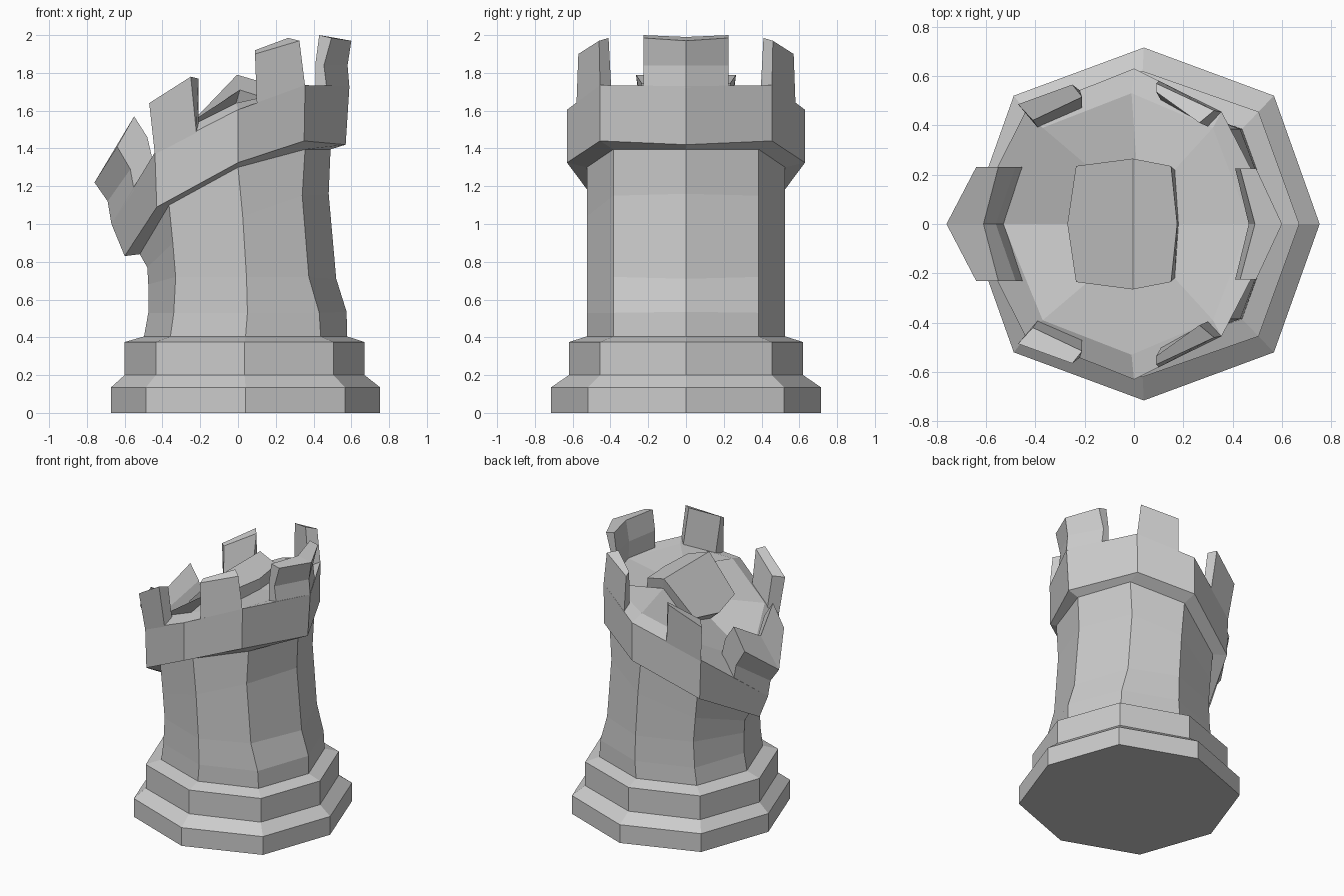
import bpy

if "Cube" in bpy.data.objects:
    bpy.data.objects.remove(bpy.data.objects["Cube"])


def loft(name, rings, cap_start=True, cap_end=True):
    """Skin a sequence of closed rings with equal point counts."""
    n = len(rings[0])
    verts = [p for r in rings for p in r]
    faces = []
    for k in range(len(rings) - 1):
        for i in range(n):
            j = (i + 1) % n
            faces.append((k*n + i, k*n + j, (k+1)*n + j, (k+1)*n + i))
    if cap_start:
        faces.append(tuple(reversed(range(n))))
    if cap_end:
        faces.append(tuple(range((len(rings) - 1)*n, len(rings)*n)))
    # outward orientation from the signed side of a closed solid
    me = bpy.data.meshes.new(name)
    me.from_pydata(verts, [], faces)
    me.update()
    ob = bpy.data.objects.new(name, me)
    bpy.context.collection.objects.link(ob)
    import bmesh
    bm = bmesh.new()
    bm.from_mesh(me)
    bmesh.ops.recalc_face_normals(bm, faces=bm.faces)
    bm.to_mesh(me)
    bm.free()
    return ob


def octo(pts, y_diag, y_mid):
    """Octagon, symmetric in y, from (x, z) at right, right diagonal, middle, left diagonal, left."""
    ys = (0, y_diag, y_mid, y_diag, 0)
    half = [(x, y, z) for (x, z), y in zip(pts, ys)]
    return half + [(x, -y, z) for x, y, z in half[3:0:-1]]


def flat(r, z, y_diag, y_mid, cx=0.04):
    d = r * 0.74
    return octo([(cx + r, z), (cx + d, z), (cx, z), (cx - d, z), (cx - r, z)], y_diag, y_mid)


# stepped plinth
foot = flat(0.5375, 0.405, 0.385, 0.525)
loft("stepped_base", [
    flat(0.7125, 0, 0.52, 0.715), flat(0.7125, 0.135, 0.52, 0.715),
    flat(0.635, 0.2, 0.455, 0.62, 0.035), flat(0.635, 0.375, 0.455, 0.62, 0.035), foot],
    cap_end=False)

# bent shaft
shaft_rows = [
    [(0.575, 0.535), (0.43, 0.53), (0.05, 0.53), (-0.34, 0.53), (-0.475, 0.53)],
    [(0.52, 0.71), (0.375, 0.72), (0.045, 0.72), (-0.33, 0.72), (-0.475, 0.68)],
    [(0.48, 1.16), (0.34, 1.15), (0.025, 1.04), (-0.345, 0.9), (-0.48, 0.77)],
    [(0.49, 1.395), (0.355, 1.395), (0, 1.3), (-0.365, 1.1), (-0.52, 0.84)],
]
shaft = [octo(r, 0.385, 0.525) for r in shaft_rows]
loft("tower_shaft", [foot] + shaft, False, False)

# flared collar with the sloping roof floor inside its rim
hatch_low = octo([(0.18, 1.66), (0.165, 1.66), (0.01, 1.71), (-0.17, 1.5), (-0.2, 1.45)], 0.22, 0.25)
loft("collar", [
    shaft[-1],
    octo([(0.57, 1.42), (0.35, 1.44), (0, 1.325), (-0.43, 1.09), (-0.6, 0.83)], 0.455, 0.63),
    octo([(0.59, 1.73), (0.355, 1.735), (0, 1.605), (-0.44, 1.38), (-0.67, 1.0)], 0.455, 0.63),
    octo([(0.47, 1.715), (0.32, 1.715), (-0.01, 1.64), (-0.37, 1.46), (-0.53, 1.23)], 0.39, 0.53),
    hatch_low], False, False)

# raised roof hatch, creased across the middle
hatch = octo([(0.175, 1.735), (0.15, 1.745), (-0.005, 1.79), (-0.235, 1.55), (-0.27, 1.51)], 0.235, 0.265)
loft("roof_hatch", [hatch_low, hatch], False, False)
me = bpy.data.objects["roof_hatch"].data
old = [tuple(v.co) for v in me.vertices]
quads = [tuple(p.vertices) for p in me.polygons]
me.clear_geometry()
me.from_pydata(old, [], quads + [(8, 9, 10, 14, 15), (10, 11, 12, 13, 14)])
me.update()


# end battlements: two facets meeting at the tower corner
def end_battlement(name, side, centre, width):
    rings = []
    for y, pts in ((-width, side), (0, centre), (width, side)):
        rings.append([(x, y, z) for x, z in pts])
    loft(name, rings)


end_battlement("right_battlement",
               [(0.47, 1.72), (0.455, 1.84), (0.495, 1.985), (0.43, 2.0), (0.41, 1.85), (0.41, 1.7)],
               [(0.59, 1.72), (0.58, 1.84), (0.6, 1.97), (0.49, 1.99), (0.465, 1.84), (0.47, 1.7)], 0.225)
end_battlement("left_battlement",
               [(-0.55, 1.18), (-0.57, 1.29), (-0.64, 1.41), (-0.55, 1.57), (-0.48, 1.46), (-0.45, 1.33)],
               [(-0.67, 1.0), (-0.69, 1.12), (-0.76, 1.22), (-0.61, 1.43), (-0.56, 1.33), (-0.52, 1.2)], 0.23)

# side battlements: outer base, outer top, inner top, inner base at each end
near_left = [
    [(-0.44, 0.455, 1.37), (-0.47, 0.485, 1.64), (-0.41, 0.42, 1.66), (-0.39, 0.39, 1.42)],
    [(-0.22, 0.542, 1.48), (-0.25, 0.565, 1.78), (-0.21, 0.515, 1.77), (-0.21, 0.47, 1.52)],
]
near_right = [
    [(0.1, 0.58, 1.63), (0.09, 0.57, 1.9), (0.09, 0.535, 1.92), (0.11, 0.5, 1.64)],
    [(0.355, 0.455, 1.73), (0.325, 0.46, 1.97), (0.265, 0.41, 1.985), (0.3, 0.395, 1.7)],
]
for label, rings in (("left", near_left), ("right", near_right)):
    for end, s in (("front", -1), ("back", 1)):
        loft(f"{end}_{label}_battlement", [[(x, s*y, z) for x, y, z in r] for r in rings])
